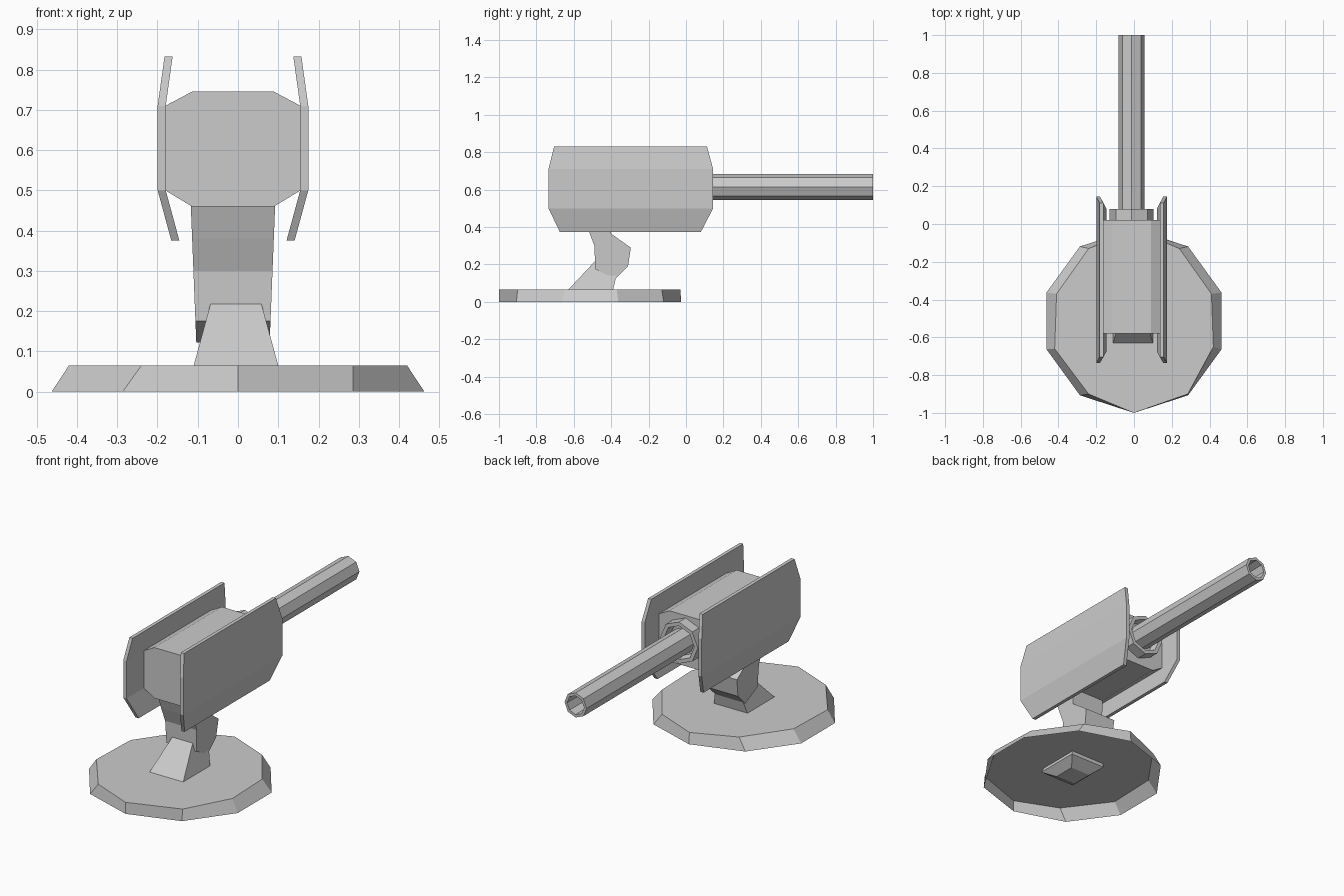
import bpy, bmesh
from math import sin, cos, pi

if "Cube" in bpy.data.objects:
    bpy.data.objects.remove(bpy.data.objects["Cube"])

GX = -0.0125   # centre line of the gun
BZ = 0.615     # barrel axis height


def loft(name, rings, open_start=False):
    """Skin a list of equal-length point rings and cap the ends."""
    bm = bmesh.new()
    vs = [[bm.verts.new(p) for p in r] for r in rings]
    n = len(rings[0])
    for a, b in zip(vs, vs[1:]):
        for i in range(n):
            j = (i + 1) % n
            bm.faces.new((a[i], a[j], b[j], b[i]))
    if not open_start:
        bm.faces.new(vs[0][::-1])
    bm.faces.new(vs[-1])
    bmesh.ops.recalc_face_normals(bm, faces=bm.faces)
    me = bpy.data.meshes.new(name)
    bm.to_mesh(me)
    bm.free()
    ob = bpy.data.objects.new(name, me)
    bpy.context.collection.objects.link(ob)
    return ob


def rect(cx, hx, y0, y1, z):
    return [(cx - hx, y0, z), (cx + hx, y0, z), (cx + hx, y1, z), (cx - hx, y1, z)]


def octagon(r, y):
    return [(GX + r * cos(i * pi / 4), y, BZ + r * sin(i * pi / 4)) for i in range(8)]


# Ten-sided base plate: a shell open underneath, with an uneven bevelled rim
bottom = [(0.487 * sin(i * pi / 5), -0.513 - 0.487 * cos(i * pi / 5), 0) for i in range(10)]
rim = [(0, -1), (.285, -.9), (.42, -.65), (.41, -.37), (.24, -.13),
       (0, -.03), (-.24, -.13), (-.41, -.37), (-.42, -.66), (-.24, -.9)]
loft("base_plate", [bottom, [(x, y, 0.065) for x, y in rim]], open_start=True)

# Leaning foot, its tapered root showing inside the base
loft("foot", [rect(-.005, .062, -.575, -.45, .005), rect(-.005, .11, -.645, -.39, .045),
              rect(-.005, .105, -.63, -.39, .065), rect(-.005, .06, -.475, -.35, .23)])

# Bent arm that tapers towards the bottom
side = [(-.55, .47), (-.52, .38), (-.49, .30), (-.485, .175), (-.38, .122),
        (-.31, .19), (-.295, .29), (-.40, .365), (-.40, .47)]
loft("arm", [[(GX + s * (.091 + .04 * (z - .12)), y, z) for y, z in side] for s in (-1, 1)])

# Chamfered gun body
body = [(-.102, .46), (.102, .46), (.168, .5), (.168, .71), (.102, .745),
        (-.102, .745), (-.168, .71), (-.168, .5)]
loft("gun_body", [[(GX + x, y, z) for x, z in body] for y in (-.58, .02)])

# Bent side shields: outer offset, front y, back y, height
levels = [(.153, -.675, .08, .375), (.187, -.735, .145, .5),
          (.187, -.735, .145, .71), (.17, -.705, .112, .832)]
for label, s in (("left", -1), ("right", 1)):
    loft(label + "_shield", [rect(GX + s * (x - .01), .01, y0, y1, z)
                             for x, y0, y1, z in levels])

# Hollow collar and barrel: radius and y of each ring
for name, steps in (("collar", [(.117, .01), (.117, .08), (.095, .08), (.085, .04)]),
                    ("barrel", [(.069, .0), (.069, 1), (.053, 1), (.05, .8)])):
    loft(name, [octagon(r, y) for r, y in steps])
